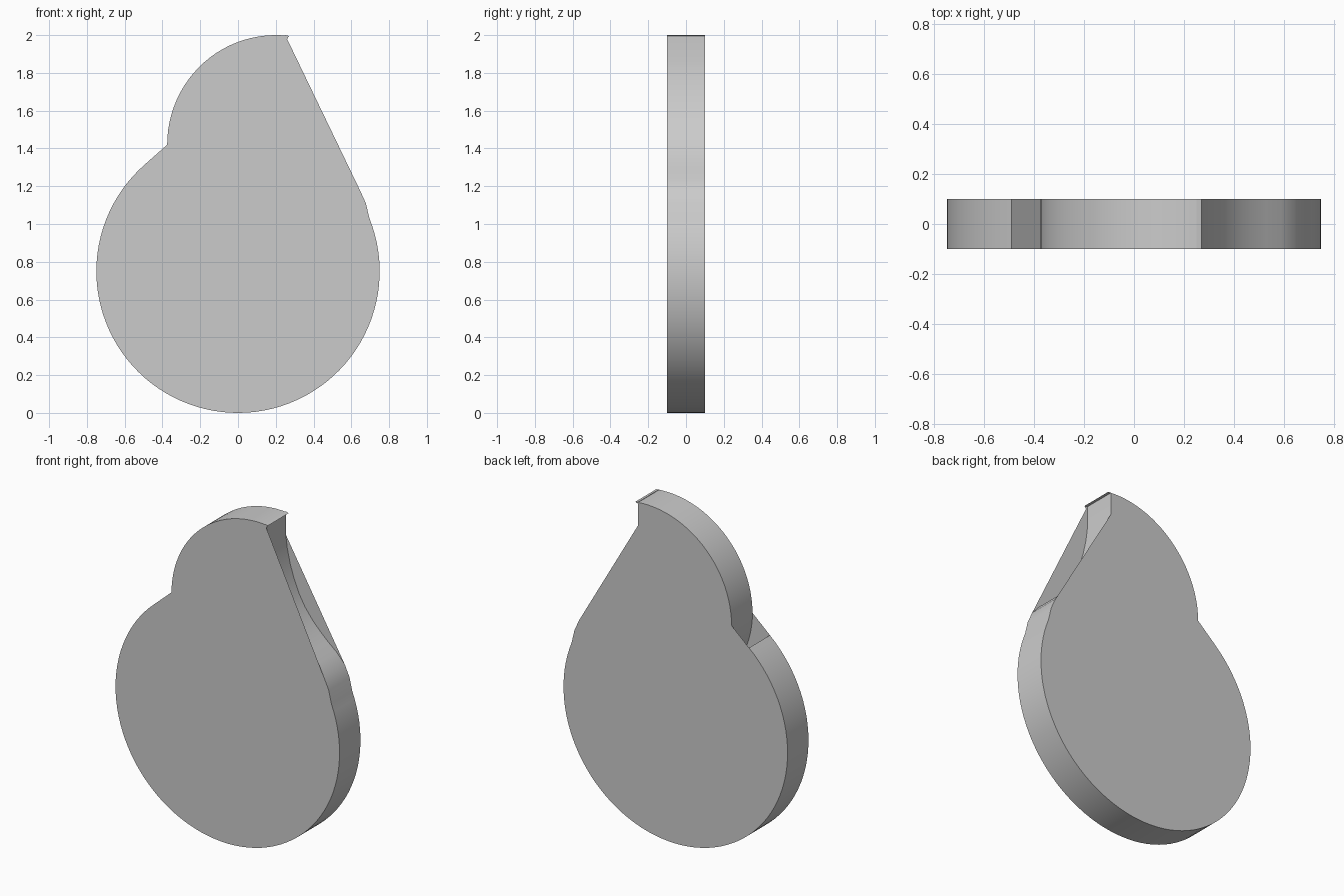
import bpy, bmesh
from math import radians, cos, sin

if "Cube" in bpy.data.objects:
    bpy.data.objects.remove(bpy.data.objects["Cube"])


def arc(cx, cz, rx, rz, a0, a1, n):
    return [(cx + rx * cos(radians(a0 + (a1 - a0) * i / n)),
             cz + rz * sin(radians(a0 + (a1 - a0) * i / n))) for i in range(n + 1)]


# Outline pieces, counter-clockwise seen from the front (x, z)
tip = [(0.25, 2.0)]
crest = arc(0.2, 1.42, 0.575, 0.58, 83, 180, 24)       # rounded upper left
pocket = arc(0.2, 1.42, 0.575, 0.58, 184, 213, 7)      # undercut behind the notch
body = arc(0, 0.75, 0.75, 0.75, 131, 382, 72)          # big round body
shoulder = [(0.677, 1.11), (0.645, 1.18)]
hollow = [(0.59, 1.24), (0.53, 1.29), (0.475, 1.342), (0.43, 1.39), (0.38, 1.455),
          (0.34, 1.525), (0.305, 1.61), (0.28, 1.69), (0.26, 1.78)]
neck = [(0.25, 1.86)]

bm = bmesh.new()


def ring(y):
    parts = (tip, crest, pocket, body, shoulder, hollow, neck)
    return [[bm.verts.new((x, y, z)) for x, z in p] for p in parts]


front, back = ring(-0.1), ring(0.1)

# Side wall follows the full outline, including hollow and pocket
f = [v for p in front for v in p]
b = [v for p in back for v in p]
for i in range(len(f)):
    j = (i + 1) % len(f)
    bm.faces.new((f[j], f[i], b[i], b[j]))

# Flat caps bridge the hollow and the pocket with straight edges
t, c, _, r, s, _, _ = front
bm.faces.new((t + c + r + s)[::-1]).normal_update()
t, c, _, r, s, _, n = back
bm.faces.new(t + c + r + s + n)
bm.normal_update()

# Orient: front cap towards -y, back cap towards +y, walls outward
for face in bm.faces:
    if len(face.verts) > 4:
        if face.normal.y * face.calc_center_median().y < 0:
            face.normal_flip()
low = min((q for q in bm.faces if len(q.verts) == 4), key=lambda q: q.calc_center_median().z)
if low.normal.z > 0:
    bmesh.ops.reverse_faces(bm, faces=[q for q in bm.faces if len(q.verts) == 4])

mesh = bpy.data.meshes.new("drop_plate")
bm.to_mesh(mesh)
bm.free()
plate = bpy.data.objects.new("drop_plate", mesh)
bpy.context.collection.objects.link(plate)
bpy.context.view_layer.objects.active = plate
plate.select_set(True)
bpy.ops.object.shade_smooth_by_angle(angle=radians(30))
